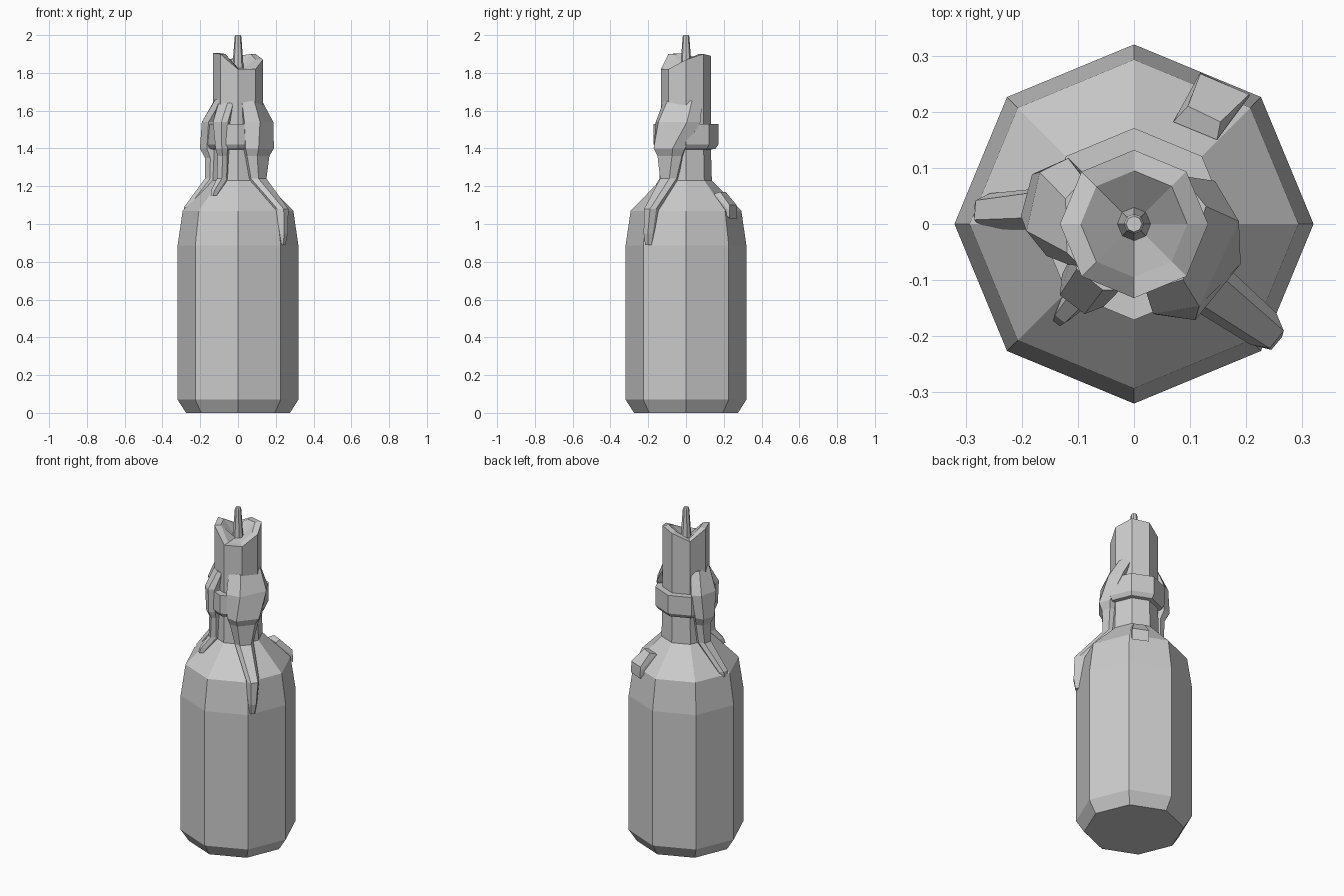
import bpy, bmesh
from math import sin, cos, radians


def polar(r, deg, z):
    return (r * cos(radians(deg)), r * sin(radians(deg)), z)


def loft(name, sections):
    """Skin a stack of equal-length closed point rings and cap both ends."""
    bm = bmesh.new()
    rings = [[bm.verts.new(p) for p in s] for s in sections]
    n = len(rings[0])
    for a, b in zip(rings, rings[1:]):
        for i in range(n):
            j = (i + 1) % n
            bm.faces.new((a[i], a[j], b[j], b[i]))
    bm.faces.new(rings[0][::-1])
    bm.faces.new(rings[-1])
    bmesh.ops.recalc_face_normals(bm, faces=bm.faces)
    mesh = bpy.data.meshes.new(name)
    bm.to_mesh(mesh)
    bm.free()
    ob = bpy.data.objects.new(name, mesh)
    bpy.context.collection.objects.link(ob)
    return ob


def octagon(r, z):
    heights = z if isinstance(z, list) else [z] * 8
    return [polar(r, 45 * i, heights[i]) for i in range(8)]


def drip(name, stations):
    """Wax run hugging the bottle: (z, start angle, end angle, outer r, inner r)."""
    sections = []
    for z, a0, a1, r, inner in stations:
        mid = (r + inner) / 2 + 0.005
        d = a1 - a0
        sections.append([polar(inner, a0, z), polar(mid, a0, z),
                         polar(r, a0 + 0.25 * d, z), polar(r, a0 + 0.75 * d, z),
                         polar(mid, a1, z), polar(inner, a1, z)])
    return loft(name, sections)


# Bottle body, neck and lip
loft("bottle", [octagon(r, z) for r, z in [
    (0.275, 0), (0.32, 0.07), (0.32, 0.885), (0.293, 1.07), (0.137, 1.23),
    (0.132, 1.395), (0.155, 1.397), (0.171, 1.42), (0.171, 1.53)]])

# Candle with uneven melted rim and hollow top
rim = [1.87, 1.90, 1.89, 1.85, 1.905, 1.90, 1.82, 1.82]
loft("candle", [octagon(0.132, 1.5), octagon(0.132, rim),
                octagon(0.095, rim), octagon(0.025, 1.825)])

# Wick
loft("wick", [octagon(0.031, 1.81), octagon(0.018, 1.99), octagon(0.014, 2.0)])

# Long wax run on the front right
drip("wax_run_right", [
    (1.65, -80, 45, 0.132, 0.10), (1.54, -78, 28, 0.187, 0.13),
    (1.40, -76, -2, 0.203, 0.12), (1.36, -72, -8, 0.182, 0.12),
    (1.24, -62, -20, 0.175, 0.11), (1.08, -46, -32, 0.328, 0.26),
    (0.95, -45, -35, 0.332, 0.27), (0.89, -44, -37, 0.322, 0.28)])

# Wax run on the left
drip("wax_run_left", [
    (1.66, 138, 225, 0.130, 0.10), (1.54, 135, 200, 0.192, 0.13),
    (1.40, 143, 187, 0.202, 0.12), (1.35, 147, 186, 0.175, 0.11),
    (1.24, 153, 184, 0.176, 0.11), (1.09, 168, 182, 0.285, 0.23),
    (1.06, 170, 181, 0.286, 0.25)])

# Short wax run on the front left
drip("wax_run_front", [
    (1.64, 205, 258, 0.130, 0.10), (1.54, 215, 250, 0.183, 0.12),
    (1.40, 222, 248, 0.180, 0.11), (1.36, 222, 246, 0.162, 0.11),
    (1.24, 222, 244, 0.165, 0.10), (1.18, 226, 238, 0.215, 0.15),
    (1.15, 228, 236, 0.225, 0.18)])

# Fallen lump of wax on the back right shoulder
loft("wax_lump", [
    [(0.07, 0.182, 1.12), (0.148, 0.15, 1.12), (0.207, 0.229, 1.03), (0.118, 0.27, 1.03)],
    [(0.07, 0.182, 1.16), (0.148, 0.15, 1.16), (0.207, 0.229, 1.07), (0.118, 0.27, 1.07)],
    [(0.096, 0.21, 1.17), (0.154, 0.182, 1.17), (0.205, 0.231, 1.10), (0.118, 0.268, 1.10)]])
